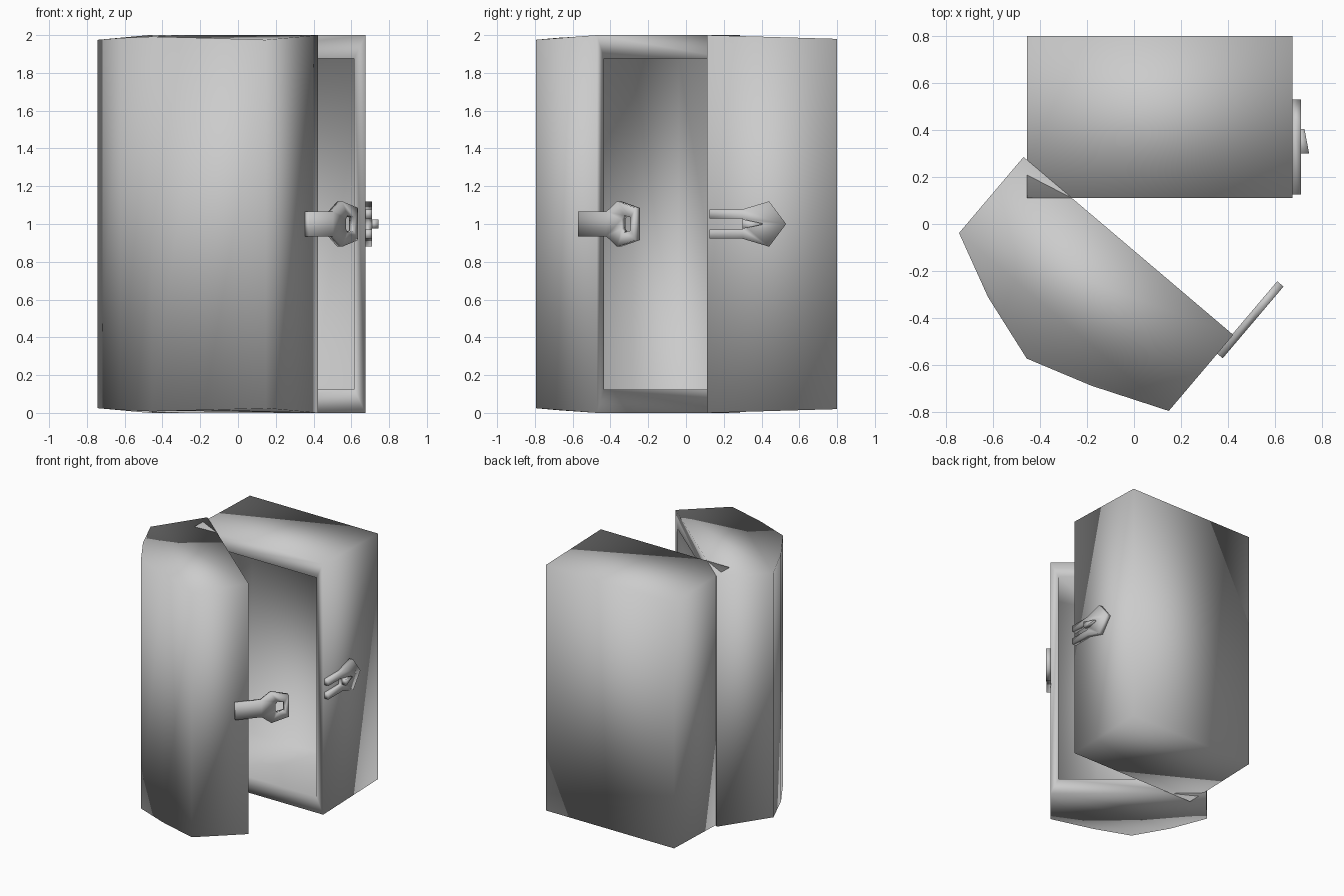
import bpy, bmesh, math
from mathutils import Vector

old = bpy.data.objects.get("Cube")
if old:
    bpy.data.objects.remove(old, do_unlink=True)

grey = bpy.data.materials.new("plain_grey")
grey.use_nodes = True
GREY = (0.6, 0.6, 0.6, 1)
grey.diffuse_color = GREY
grey.node_tree.nodes["Principled BSDF"].inputs["Base Color"].default_value = GREY


def finish(name, bm, loc=(0, 0, 0), turn=0):
    """Turn a bmesh into a smooth grey object."""
    bmesh.ops.recalc_face_normals(bm, faces=bm.faces)
    mesh = bpy.data.meshes.new(name)
    bm.to_mesh(mesh)
    bm.free()
    mesh.materials.append(grey)
    mesh.shade_smooth()
    ob = bpy.data.objects.new(name, mesh)
    ob.location = loc
    ob.rotation_euler.z = turn
    bpy.context.collection.objects.link(ob)
    return ob


def shell(name, outer, inner, loc=(0, 0, 0), turn=0):
    """Hollow half; outlines are (x, y, z inset) and run from one rim end to the other."""
    bm = bmesh.new()

    def skin(outline):
        low = [bm.verts.new((x, y, d)) for x, y, d in outline]
        high = [bm.verts.new((x, y, 2 - d)) for x, y, d in outline]
        for i in range(len(outline) - 1):
            bm.faces.new((low[i], low[i + 1], high[i + 1], high[i]))
        bm.faces.new(low)
        bm.faces.new(high)
        return low[0], low[-1], high[-1], high[0]

    a, b = skin(outer), skin(inner)
    for i in range(4):
        j = (i + 1) % 4
        bm.faces.new((a[i], a[j], b[j], b[i]))
    return finish(name, bm, loc, turn)


def plate(name, polygons, x, thickness, loc=(0, 0, 0), turn=0):
    """Flat plate in the y-z plane, extruded along x."""
    bm = bmesh.new()
    for poly in polygons:
        bm.faces.new([bm.verts.new((x, y, 1 + z)) for y, z in poly])
    bmesh.ops.remove_doubles(bm, verts=bm.verts, dist=0.001)
    bmesh.ops.recalc_face_normals(bm, faces=bm.faces)
    new = bmesh.ops.extrude_face_region(bm, geom=bm.faces[:], use_keep_orig=True)["geom"]
    bmesh.ops.translate(bm, verts=[v for v in new if isinstance(v, bmesh.types.BMVert)],
                        vec=(thickness, 0, 0))
    return finish(name, bm, loc, turn)


def flip(poly):
    return [(y, -z) for y, z in reversed(poly)]


# Back half: plain hollow box, open to the front
shell("back_half",
      [(-0.455, 0.11, 0), (-0.455, 0.8, 0.02), (0.675, 0.8, 0.02), (0.675, 0.11, 0)],
      [(-0.395, 0.11, 0.125), (-0.395, 0.74, 0.125), (0.615, 0.74, 0.125), (0.615, 0.11, 0.125)])

# Front half: bulged hollow door, swung open about the hinge side
HINGE, SWING, WIDTH = (-0.47, 0.285, 0), math.radians(-40.3), 1.17
outer = [(0, 0, 0), (0, -0.424, 0.025), (0.27, -0.552, 0.015), (WIDTH / 2 - 0.02, -0.645, 0.008),
         (0.85, -0.555, 0.015), (WIDTH, -0.424, 0.025), (WIDTH, 0, 0)]
inner = [(0.06 + x * (WIDTH - 0.12) / WIDTH, y * 0.88, 0.125) for x, y, d in outer]
shell("front_half", outer, inner, HINGE, SWING)

# Hasp on the door: a strip that ends in a ring
ring = [(0.09, 0.065), (0.165, 0.12), (0.295, 0.085), (0.295, -0.085), (0.165, -0.12), (0.09, -0.065)]
hole = [(0.195, 0.025), (0.21, 0.045), (0.26, 0.035), (0.26, -0.035), (0.21, -0.045), (0.195, -0.025)]
parts = [[(-0.105, -0.065), (0.09, -0.065), (0.09, 0.065), (-0.105, 0.065)]]
for i in range(6):
    j = (i + 1) % 6
    parts.append([ring[i], ring[j], hole[j], hole[i]])
plate("hasp", parts, WIDTH - 0.005, 0.035, HINGE, SWING)

# Catch on the box: pointed plate with two prongs
prong = [(0.125, 0.03), (0.3, 0.03), (0.3, 0.078), (0.125, 0.078)]
head = [(0.3, 0.0), (0.53, 0.0), (0.44, 0.12), (0.3, 0.078), (0.3, 0.03)]
plate("catch", [prong, flip(prong), head, flip(head)], 0.67, 0.04)

# Wedge tooth on the catch
bm = bmesh.new()
for x, y, z in ((0.7, 0.3, 0.025), (0.745, 0.3, 0.025), (0.7, 0.405, 0.003), (0.725, 0.405, 0.003)):
    for side in (-1, 1):
        bm.verts.new(Vector((x, y, 1 + side * z)))
bmesh.ops.convex_hull(bm, input=bm.verts)
finish("catch_tooth", bm)
